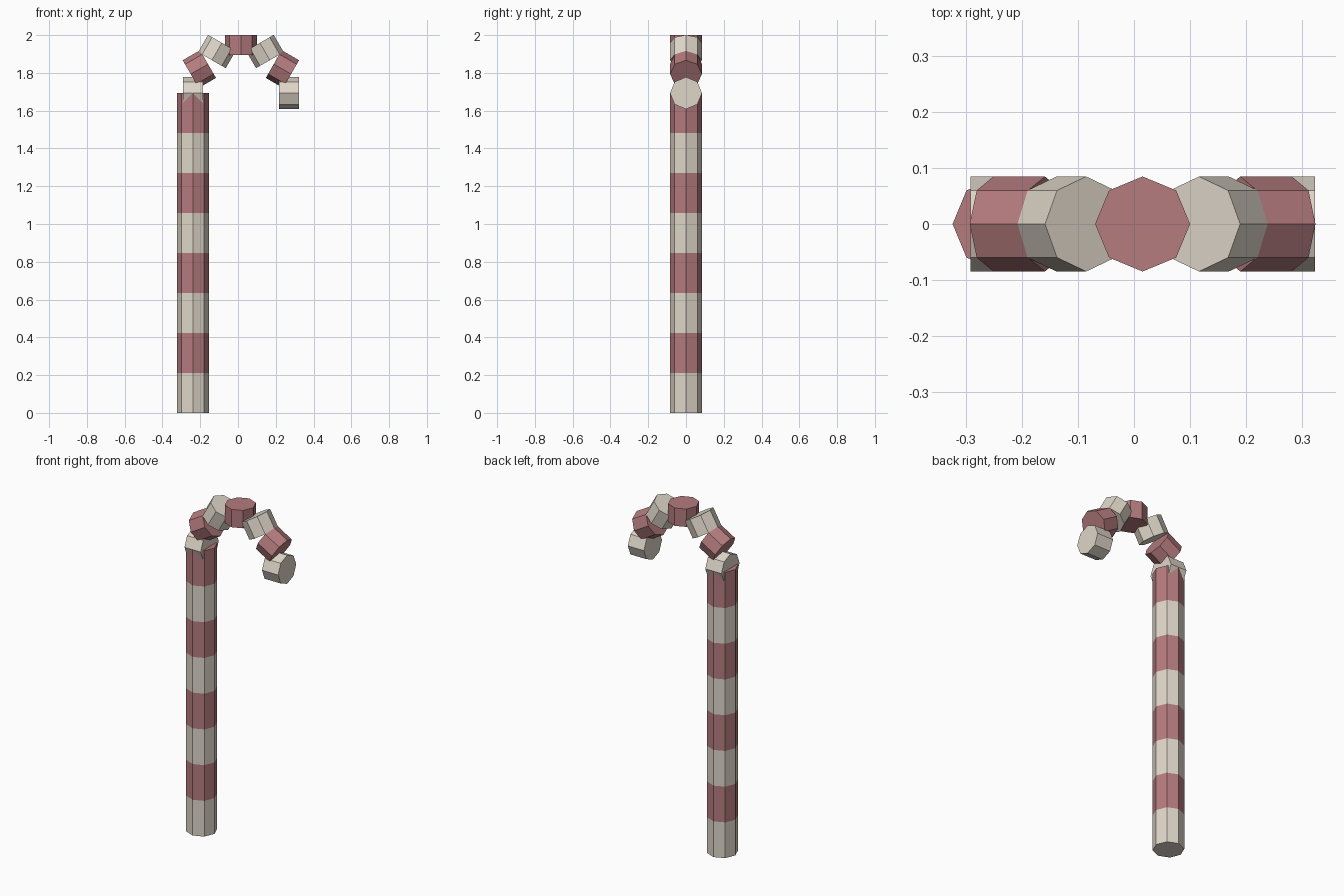
import bpy, bmesh, math
from mathutils import Matrix, Vector

if "Cube" in bpy.data.objects:
    bpy.data.objects.remove(bpy.data.objects["Cube"])

U = 2 / 9.45            # one stripe height of the pole
R = 0.4 * U             # stick radius
ARC = 1.2 * U           # hook radius
H = 0.5 * U             # hook block length
CX = 0.0153             # hook centre
CZ = 8 * U              # pole top


def mat(name, col):
    m = bpy.data.materials.new(name)
    m.diffuse_color = (*col, 1)
    m.use_nodes = True
    m.node_tree.nodes["Principled BSDF"].inputs["Base Color"].default_value = m.diffuse_color
    return m


CREAM = mat("cream", (0.73, 0.67, 0.58))
RED = mat("dusty red", (0.46, 0.20, 0.21))


def finish(name, bm, mats):
    bmesh.ops.recalc_face_normals(bm, faces=bm.faces)
    me = bpy.data.meshes.new(name)
    bm.to_mesh(me)
    bm.free()
    for m in mats:
        me.materials.append(m)
    ob = bpy.data.objects.new(name, me)
    bpy.context.collection.objects.link(ob)
    return ob


def octagon_stick(length):
    bm = bmesh.new()
    bmesh.ops.create_cone(bm, cap_ends=True, segments=8, radius1=R, radius2=R, depth=length)
    # put corners exactly on the x and y axes
    a = min(math.atan2(v.co.y, v.co.x) % (math.pi / 4) for v in bm.verts)
    if 0.01 < a < math.pi / 4 - 0.01:
        bmesh.ops.rotate(bm, verts=bm.verts, matrix=Matrix.Rotation(-a, 3, 'Z'))
    return bm


# Pole: one stick cut into eight alternating stripes
bm = octagon_stick(CZ)
bmesh.ops.translate(bm, verts=bm.verts, vec=(CX - ARC, 0, CZ / 2))
for i in range(1, 8):
    bmesh.ops.bisect_plane(bm, geom=bm.verts[:] + bm.edges[:] + bm.faces[:],
                           plane_co=(0, 0, i * U), plane_no=(0, 0, 1))
for f in bm.faces:
    z = f.calc_center_median().z
    f.material_index = min(7, int(z / U)) % 2
finish("striped_pole", bm, [CREAM, RED])

# Hook: seven short blocks along a half circle, each tilted inward
for i in range(7):
    a = math.pi - i * math.pi / 6
    bm = octagon_stick(H)
    ob = finish("hook_block_%d" % (i + 1), bm, [RED if i % 2 else CREAM])
    ob.location = Vector((CX + ARC * math.cos(a), 0, CZ + ARC * math.sin(a)))
    ob.rotation_euler = (0, a - math.pi / 2, 0)
